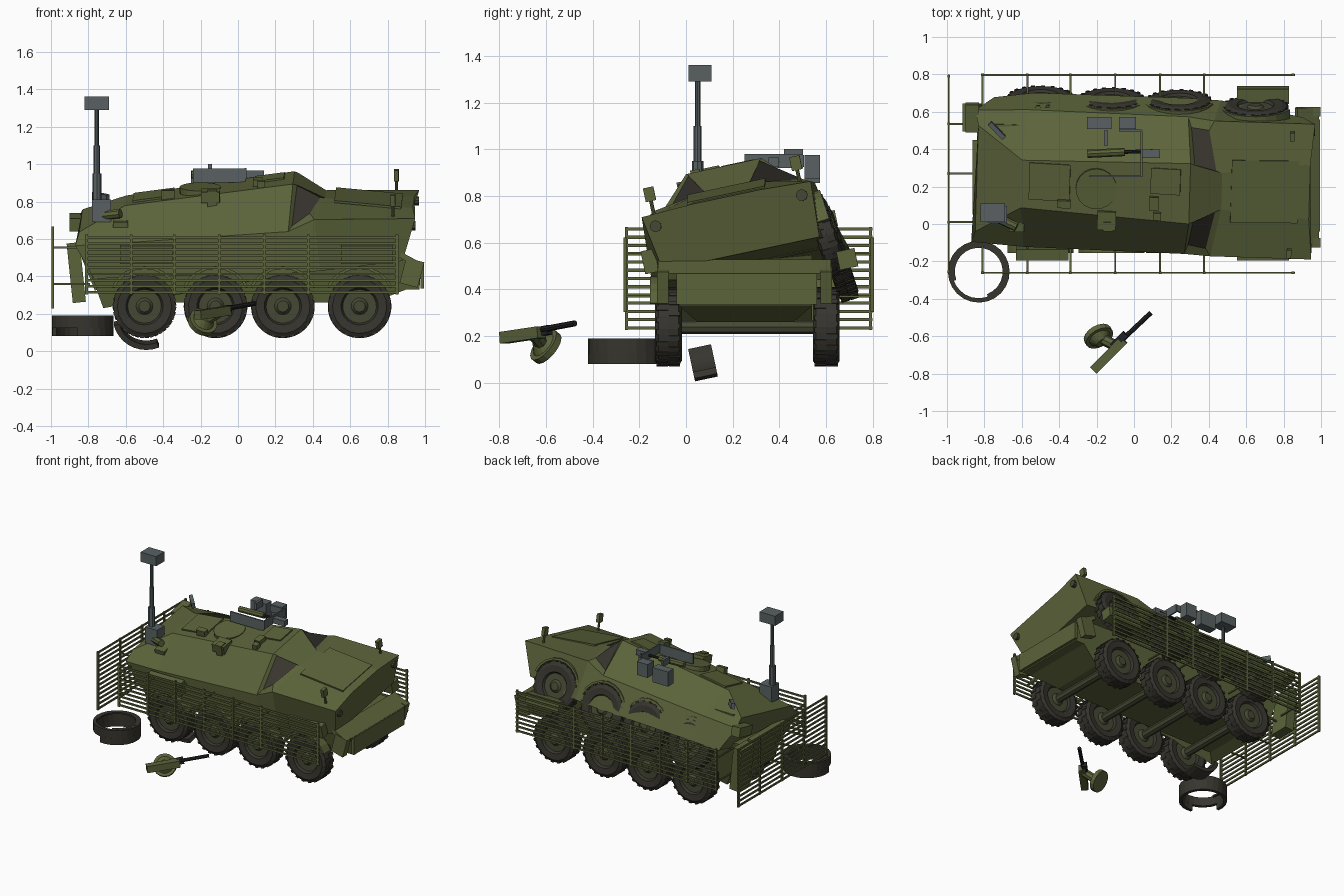
import bpy, bmesh, math
from math import sin, cos, pi, radians
from mathutils import Matrix, Vector

if "Cube" in bpy.data.objects:
    bpy.data.objects.remove(bpy.data.objects["Cube"])

def mat(name, c):
    m = bpy.data.materials.new(name)
    m.diffuse_color = (*c, 1)
    m.use_nodes = True
    m.node_tree.nodes["Principled BSDF"].inputs["Base Color"].default_value = m.diffuse_color
    return m
OLIVE = mat("olive paint", (0.105, 0.125, 0.042))
RUBBER = mat("dark rubber", (0.037, 0.035, 0.027))
GREY = mat("equipment grey", (0.10, 0.12, 0.125))
GLASS = mat("dark glass", (0.040, 0.036, 0.028))
BLACK = mat("gun metal", (0.016, 0.016, 0.016))
HUB = mat("dark olive hub", (0.06, 0.066, 0.034))

# the upper hull sits rolled and slightly yawed; its parts use this frame
TILT = (Matrix.Translation((0, .24, .6)) @ Matrix.Rotation(radians(-1.7), 4, 'Z')
        @ Matrix.Rotation(radians(12), 4, 'X') @ Matrix.Translation((0, 0, -.6)))
I4 = Matrix.Identity(4)

def finish(name, bm, mats, m=I4):
    bmesh.ops.recalc_face_normals(bm, faces=bm.faces)
    bm.transform(m)
    me = bpy.data.meshes.new(name)
    bm.to_mesh(me)
    bm.free()
    for x in mats:
        me.materials.append(x)
    ob = bpy.data.objects.new(name, me)
    bpy.context.collection.objects.link(ob)
    return ob

def place(loc, rot=(0, 0, 0)):
    r = Matrix.Rotation(radians(rot[2]), 4, 'Z') @ Matrix.Rotation(radians(rot[1]), 4, 'Y') @ Matrix.Rotation(radians(rot[0]), 4, 'X')
    return Matrix.Translation(loc) @ r

def box(name, loc, size, mt=OLIVE, rot=(0, 0, 0), m=I4):
    bm = bmesh.new()
    bmesh.ops.create_cube(bm, size=1)
    return finish(name, bm, [mt], m @ place(loc, rot) @ Matrix.Diagonal((*size, 1)))

def rod(name, a, b, r, mt=OLIVE, n=8, m=I4, r2=None):
    a, b = Vector(a), Vector(b)
    bm = bmesh.new()
    bmesh.ops.create_cone(bm, cap_ends=True, segments=n, radius1=r, radius2=r if r2 is None else r2, depth=(b - a).length)
    q = (b - a).to_track_quat('Z', 'Y').to_matrix().to_4x4()
    return finish(name, bm, [mt], m @ Matrix.Translation((a + b) / 2) @ q)

def arc(name, ri, ro, w, a0, a1, n, mt, m):
    """Curved strip around the local y axis, angle 90 is up."""
    bm = bmesh.new()
    rings = []
    for i in range(n + 1):
        a = radians(a0 + (a1 - a0) * i / n)
        rings.append([bm.verts.new((r * cos(a), y, r * sin(a)))
                      for r, y in ((ri, -w/2), (ro, -w/2), (ro, w/2), (ri, w/2))])
    for p, q in zip(rings, rings[1:]):
        for k in range(4):
            bm.faces.new((p[k], p[k-1], q[k-1], q[k]))
    bm.faces.new(rings[0])
    bm.faces.new(rings[-1])
    return finish(name, bm, [mt], m)

def wheel(name, m, r=.17, w=.115, n=20):
    """Lathe around local y: tyre, dished hub and tread lugs."""
    h = w / 2
    prof = [(.03, -h*.9), (.045, -h*.6), (.09, -h*.6), (.1, -h*.9), (.145, -h), (r*.985, -h*.75),
            (r*.985, h*.75), (.145, h), (.1, h*.9), (.09, h*.6), (.045, h*.6), (.03, h*.9)]
    bm = bmesh.new()
    rings = [[bm.verts.new((pr * cos(2*pi*i/n), y, pr * sin(2*pi*i/n))) for i in range(n)] for pr, y in prof]
    for j in range(len(rings) - 1):
        for i in range(n):
            f = bm.faces.new((rings[j][i], rings[j][i-1], rings[j+1][i-1], rings[j+1][i]))
            f.material_index = 1 if j in (0, 1, 9, 10) else 0
    for ring in (rings[0], rings[-1]):
        bm.faces.new(ring).material_index = 1
    for i in range(n):
        for s in (-1, 1):
            a = 2*pi*(i + .25*s) / n
            bmesh.ops.create_cube(bm, size=1, matrix=Matrix.Rotation(-a, 4, 'Y')
                @ Matrix.Translation((r*.97, s*h*.45, 0)) @ Matrix.Diagonal((r*.06, h*.85, .02, 1)))
    return finish(name, bm, [RUBBER, HUB], m)

# upper hull: loft of (skirt, belt, roof) points, each x, half width, z
SEC = [((-.76, .37, .46), (-.86, .36, .64), (-.84, .29, .70)),
       ((-.55, .405, .48), (-.58, .375, .66), (-.60, .13, .81)),
       ((.28, .405, .50), (.28, .375, .72), (.30, .165, .935)),
       ((.45, .40, .51), (.42, .37, .785), (.47, .10, .845)),
       ((.89, .33, .55), (.96, .37, .79), (.94, .15, .80))]
bm = bmesh.new()
rows = []
for s in SEC:
    pts = [(x, -h, z) for x, h, z in s] + [(x, h, z) for x, h, z in reversed(s)]
    # far skirt bulges over the displaced wheels
    pts[5] = (pts[5][0], pts[5][1] + .025, pts[5][2])
    rows.append([bm.verts.new(p) for p in pts])
panes = []
for i, (p, q) in enumerate(zip(rows, rows[1:])):
    for k in range(6):
        f = bm.faces.new((p[k-1], p[k], q[k], q[k-1]))
        if i == 2 and k in (2, 4):
            panes.append(f)
bm.faces.new(rows[0])
bm.faces.new(rows[-1])
bmesh.ops.recalc_face_normals(bm, faces=bm.faces)
bmesh.ops.inset_individual(bm, faces=panes, thickness=.034, depth=-.008)
for f in panes:
    f.material_index = 1
    # windows sit towards the roof edge
    c = f.calc_center_median()
    for v in f.verts:
        v.co.y -= math.copysign(.025, c.y)
        v.co.z += .015
finish("upper_hull", bm, [OLIVE, GLASS], TILT)

# lower hull: side profile extruded across between the wheels
bm = bmesh.new()
prof = [(-.84, .56), (-.72, .23), (-.64, .26), (.72, .26), (.9, .33), (.97, .33), (.98, .46), (.88, .52)]
cap = [bm.verts.new((x, -.03, z)) for x, z in prof]
ex = bmesh.ops.extrude_face_region(bm, geom=[bm.faces.new(cap)])
bmesh.ops.translate(bm, vec=(0, .57, 0), verts=[v for v in ex['geom'] if isinstance(v, bmesh.types.BMVert)])
for v in bm.verts:  # narrow belly
    if v.co.z < .3 and v.co.x > -.7:
        v.co.y += .08 if v.co.y < .2 else -.08
finish("lower_hull", bm, [OLIVE])
box("bow_shelf", (.925, .25, .485), (.13, .74, .03), rot=(0, 28, 0))
box("bow_flap", (.985, .26, .40), (.02, .60, .13))
for y in (-.10, .60):
    box("bow_corner", (.93, y, .42), (.10, .05, .14), rot=(0, 15, 0))
box("rear_bin", (-.865, .57, .42), (.07, .15, .32), rot=(0, -6, 0))
box("rear_door", (-.80, .25, .45), (.03, .40, .26), rot=(0, -22, 0))

# wheels, axles and fenders
for i, x in enumerate((-.50, -.12, .24, .65)):
    wheel("near_wheel", place((x, -.075, .24), (0, i * 7, 0)))
    wheel("far_wheel", place((x, .60, .24)))
    rod("axle", (x, -.08, .24), (x, .6, .24), .03, HUB)
    arc("near_fender", .18, .195, .08, 25, 155, 8, OLIVE, place((x, -.115, .26)))
    # displaced tilted wheel in the raised far side
    m = place((x, (.65, .64, .63, .60)[i], (.52, .55, .58, .63)[i]), (18, 0, 0))
    wheel("raised_far_wheel", m, r=.175, w=.09)
    arc("far_fender", .18, .195, .07, 20, 160, 8, OLIVE, m)

# loose tyre and torn tread
arc("loose_tyre", .142, .165, .065, -180, 180, 24, RUBBER, place((-.83, -.255, .157), (90, 0, 0)))
arc("loose_tyre_broken_side", .142, .165, .05, -190, 100, 20, RUBBER, place((-.83, -.255, .105), (90, 0, 0)))
arc("loose_tyre_lip", .128, .15, .012, -200, 70, 18, RUBBER, place((-.83, -.255, .185), (90, 0, 0)))
arc("torn_tread", .15, .18, .1, 195, 292, 9, RUBBER, place((-.49, .05, .193), (12, 0, 0)))

# side storage boxes
for x in (-.49, .69):
    box("near_storage_box", (x, -.155, .52), (.28, .06, .10), rot=(12, 0, 0))
box("far_storage_box", (.69, .69, .53), (.28, .08, .08), rot=(12, 0, 0))
box("rear_corner_box", (-.865, .57, .69), (.07, .15, .07), rot=(12, 0, 0))

# slat cage
PX = (-.81, -.57, -.34, -.10, .14, .375, .85)
PY = (-.255, .01, .27, .535, .79)
for y, inner in ((-.26, -.12), (.797, .60)):
    for k in range(10):
        box("side_slat", (.025, y, .315 + k * .0325), (1.67, .009, .013))
    for x in PX:
        box("side_post", (x, y, .463), (.014, .014, .32))
        for z in (.37, .55):
            if x < .8:
                box("cage_arm", (x, (y + inner) / 2, z), (.01, abs(y - inner), .01))
for k in range(13):
    box("rear_slat", (-.99, .268, .235 + k * .0353), (.009, 1.06, .013))
for y in PY:
    box("rear_post", (-.99, y, .447), (.014, .014, .44))
    if 0 < y < .7:
        for z in (.36, .555):
            box("rear_arm", (-.89, y, z), (.2, .01, .01))

# sensor mast
box("mast_base", (-.73, .05, .75), (.10, .09, .12), GREY)
rod("mast_lower", (-.755, .05, .78), (-.755, .05, .95), .024, GREY)
rod("mast_middle", (-.755, .05, .95), (-.755, .05, 1.1), .017, GREY)
rod("mast_upper", (-.755, .05, 1.1), (-.755, .05, 1.3), .011, GREY)
box("mast_head", (-.755, .06, 1.325), (.13, .10, .072), GREY)

def roof(x):
    return .81 + .139 * (x + .6)

# roof hatches, turret ring and sights in the tilted frame
rod("turret_ring", (-.2, 0, roof(-.2) - .03), (-.2, 0, roof(-.2) + .02), .11, n=20, m=TILT)
box("rear_roof_hatch", (-.45, .02, roof(-.45)), (.22, .2, .02), rot=(0, -7.6, 0), m=TILT)
box("crew_hatch", (.17, .06, roof(.17)), (.16, .14, .02), rot=(0, -7.6, 0), m=TILT)
for x, y, sx, sy, h in ((-.14, -.17, .10, .10, .03), (-.13, -.20, .05, .05, .06), (.11, -.06, .05, .07, .02),
                        (.13, -.13, .04, .04, .02), (-.37, -.09, .07, .04, .03),
                        (-.62, -.24, .08, .07, .0), (-.7, .28, .16, .04, .0)):
    z = roof(x) + h / 2 - max(0, abs(y) - .15) * .8
    box("roof_fitting", (x, y, z), (sx, sy, h + .03), m=TILT)
rod("roof_launcher", (-.72, -.2, .77), (-.62, -.24, .79), .025, m=TILT)
box("grey_roof_bracket", (-.74, .28, .77), (.11, .025, .04), GREY, rot=(0, 0, -45), m=TILT)
# front deck panel, headlamps and mirrors
box("deck_panel", (.70, 0, .823), (.36, .34, .012), rot=(0, 5.5, 0), m=TILT)
for y in (-.32, .32):
    rod("mirror_stalk", (.84, y, .78), (.84, y, .86), .008, m=TILT)
    box("mirror", (.84, y, .88), (.025, .045, .06), m=TILT)
    rod("headlamp", (.93, y, .74), (.96, y, .74), .025, HUB, n=10, m=TILT)

# remote weapon station on the far roof edge
box("station_near_plate", (-.10, .255, .94), (.28, .010, .075), GREY)
box("station_end_plate", (.04, .375, .95), (.010, .25, .06), GREY)
box("station_far_plate", (-.02, .50, .95), (.12, .010, .05), GREY)
box("large_ammo_box", (-.185, .54, .91), (.13, .065, .11), GREY)
box("small_ammo_box", (-.035, .54, .925), (.09, .065, .10), GREY)
box("station_sight", (.09, .375, .945), (.10, .045, .04), GREY)
box("station_sight_head", (-.15, .46, .975), (.02, .08, .05), GREY)
rod("roof_gun", (-.25, .375, .945), (-.05, .385, .945), .022)
rod("roof_gun_barrel", (-.05, .385, .945), (.10, .39, .945), .01, BLACK)

# small turret lying on the ground
m = place((-.19, -.60, .155), (55, 0, 30))
rod("fallen_turret_disc", (0, 0, -.015), (0, 0, .015), .08, n=16, m=m)
rod("fallen_turret_cone", (0, 0, .015), (0, 0, .05), .06, n=16, m=m, r2=.03)
rod("fallen_turret_mount", (-.18, -.61, .16), (-.10, -.65, .21), .03)
box("fallen_gun_body", (-.135, -.70, .205), (.23, .05, .05), rot=(0, -6, 45))
box("fallen_gun_receiver", (-.08, -.62, .22), (.10, .035, .04), BLACK, rot=(0, -8, 45))
rod("fallen_gun_barrel", (-.08, -.635, .225), (.09, -.475, .255), .013, BLACK)
